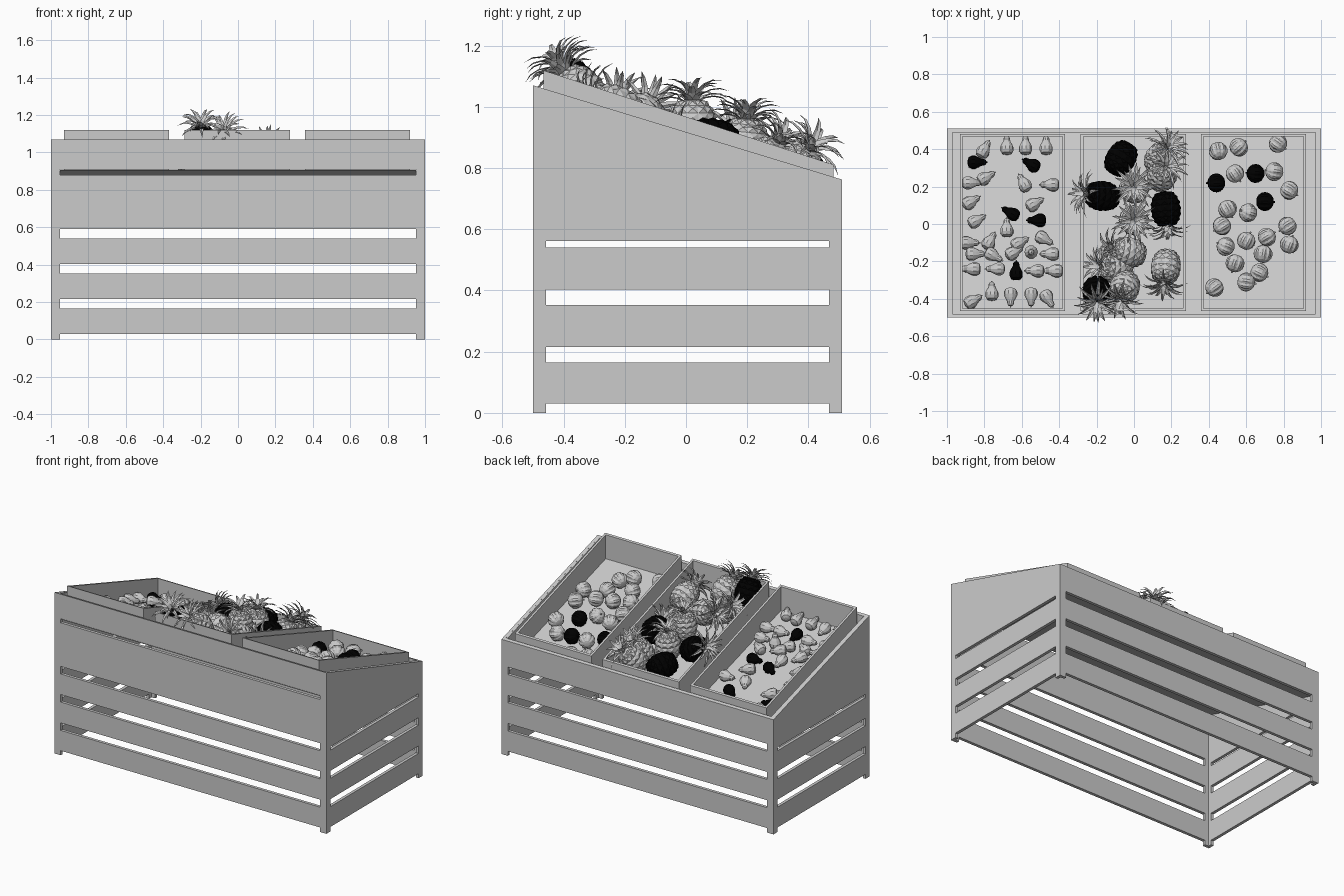
import bpy, bmesh, math, random
from mathutils import Vector, Quaternion

random.seed(4)
if "Cube" in bpy.data.objects:
    bpy.data.objects.remove(bpy.data.objects["Cube"])


def material(name, value):
    mat = bpy.data.materials.new(name)
    mat.use_nodes = True
    colour = (value, value, value, 1)
    mat.diffuse_color = colour
    mat.node_tree.nodes["Principled BSDF"].inputs["Base Color"].default_value = colour
    return mat


GREY = material("light_grey", 0.6)
BLACK = material("black", 0)
UP = Vector((0, 0, 1))


def rim(y):
    """Height of the sloping top edge of the stand."""
    return 1.07 - 0.305 * (y + 0.5)


def slope(offset):
    return lambda y: rim(y) + offset


def crate_top(y):
    return rim(y) + 0.05 - 0.02 * y


def block(bm, xs, ys, low, high):
    """Box whose bottom and top are flat heights or functions of y."""
    rings = []
    for level in (low, high):
        rings.append([bm.verts.new((x, y, level(y) if callable(level) else level))
                      for x, y in ((xs[0], ys[0]), (xs[1], ys[0]), (xs[1], ys[1]), (xs[0], ys[1]))])
    bottom, top = rings
    bm.faces.new(bottom[::-1])
    bm.faces.new(top)
    for i in range(4):
        j = (i + 1) % 4
        bm.faces.new((bottom[i], bottom[j], top[j], top[i]))


def to_mesh(bm, name, mat, recalc=True):
    if recalc:
        bmesh.ops.recalc_face_normals(bm, faces=bm.faces)
    mesh = bpy.data.meshes.new(name)
    bm.to_mesh(mesh)
    bm.free()
    mesh.materials.append(mat)
    return mesh


def place(name, mesh, location=(0, 0, 0), axis=UP, spin=0):
    """Put a mesh in the scene with its z axis along the given axis."""
    obj = bpy.data.objects.new(name, mesh)
    bpy.context.collection.objects.link(obj)
    obj.location = location
    obj.rotation_mode = 'QUATERNION'
    obj.rotation_quaternion = UP.rotation_difference(Vector(axis)) @ Quaternion(UP, spin)


def lathe(profile, sides):
    """Revolve (radius, height) points, closing both ends."""
    bm = bmesh.new()
    rings = [[bm.verts.new((r * math.cos(math.tau * i / sides), r * math.sin(math.tau * i / sides), z))
              for i in range(sides)] for r, z in profile]
    for a, b in zip(rings, rings[1:]):
        for i in range(sides):
            j = (i + 1) % sides
            bm.faces.new((a[i], a[j], b[j], b[i]))
    bm.faces.new(rings[0][::-1])
    bm.faces.new(rings[-1])
    return bm


# Slatted walls: stiles at the ends, slats between, sloping top edge
FRONT, BACK, THICK = -0.5, 0.51, 0.02
SLATS = [(0.03, 0.165), (0.215, 0.353), (0.403, 0.54)]
walls = {
    "front_wall": ((FRONT, FRONT + THICK), SLATS + [(0.59, 0.88), (0.908, rim)]),
    "back_wall": ((BACK - THICK, BACK), SLATS + [(0.59, rim)]),
}
for name, (ys, slats) in walls.items():
    bm = bmesh.new()
    for low, high in slats:
        block(bm, (-0.953, 0.953), ys, low, high)
    for xs in ((-1, -0.953), (0.953, 1)):
        block(bm, xs, ys, 0, rim)
    place(name, to_mesh(bm, name, GREY))

for name, xs in (("right_wall", (-1, THICK - 1)), ("left_wall", (1 - THICK, 1))):
    bm = bmesh.new()
    for low, high in SLATS + [(0.562, rim)]:
        block(bm, xs, (-0.457, 0.467), low, high)
    for ys in ((FRONT + THICK, -0.457), (0.467, BACK - THICK)):
        block(bm, xs, ys, 0, rim)
    # Lip thickening the inside of the top edge
    block(bm, [x * 0.99 for x in xs], (FRONT + THICK, BACK - THICK), slope(-0.163), slope(-0.0005))
    place(name, to_mesh(bm, name, GREY))

# Thin sloping shelf carrying the crates
bm = bmesh.new()
block(bm, (-1, 1), (FRONT, BACK), slope(-0.167), slope(-0.163))
place("shelf", to_mesh(bm, "shelf", GREY))

# Three open crates
Y0, Y1, T = -0.465, 0.482, 0.014
for name, x0 in (("pear_crate", -0.93), ("pineapple_crate", -0.285), ("melon_crate", 0.358)):
    x1 = x0 + 0.562
    bm = bmesh.new()
    block(bm, (x0 + T, x1 - T), (Y0 + T, Y1 - T), slope(-0.163), slope(-0.1))
    for xs in ((x0, x0 + T), (x1 - T, x1)):
        block(bm, xs, (Y0, Y1), slope(-0.163), crate_top)
    for ys in ((Y0, Y0 + T), (Y1 - T, Y1)):
        block(bm, (x0 + T, x1 - T), ys, slope(-0.163), crate_top)
    place(name, to_mesh(bm, name, GREY))

# Pears: lathed, lying on the crate floor
PEAR = [(0.01, -0.05), (0.027, -0.044), (0.036, -0.028), (0.036, -0.01), (0.028, 0.008),
        (0.019, 0.024), (0.017, 0.04), (0.012, 0.048), (0.004, 0.051), (0.003, 0.058)]
pear = {mat: to_mesh(lathe(PEAR, 10), "pear", mat) for mat in (GREY, BLACK)}
PEARS = [  # x, y, stalk direction as a twelfth of a turn from +x
    (-.8, .4, 2), (-.68, .42, 3), (-.58, .42, 3), (-.47, .42, 3), (-.87, .22, 0),
    (-.79, .25, 1), (-.59, .22, 4), (-.45, .21, 6), (-.87, .12, 1), (-.53, .11, 1),
    (-.84, .02, 1), (-.68, -.02, 3), (-.88, -.1, 0), (-.77, -.09, 2), (-.61, -.1, 1),
    (-.48, -.08, 11), (-.85, -.16, 0), (-.75, -.17, 11), (-.64, -.15, 1), (-.45, -.16, 6),
    (-.87, -.24, 6), (-.74, -.24, 6), (-.53, -.25, 6), (-.43, -.25, 6), (-.86, -.41, 1),
    (-.76, -.36, 3), (-.66, -.39, 9), (-.55, -.39, 9), (-.46, -.4, 10)]
DARK_PEARS = [(-.84, .33, 0), (-.55, .32, 5), (-.66, .06, 5), (-.52, .02, 6), (-.63, -.25, 3)]
for group, mat in ((PEARS, GREY), (DARK_PEARS, BLACK)):
    for x, y, step in group:
        turn = step * math.tau / 12
        axis = Vector((math.cos(turn), math.sin(turn), -0.3 * math.sin(turn)))
        place("pear", pear[mat], (x, y, rim(y) - 0.064), axis, random.random())
place("upright_pear", pear[GREY], (-.55, -.15, rim(-.15) - 0.05))

# Melons: balls with eight bulging ribs and a short stalk
ball = [(0.051 * math.sin(a), -0.048 * math.cos(a)) for a in (math.pi * k / 8 for k in range(1, 8))]
ball = [(0.006, -0.046)] + ball + [(0.006, 0.046), (0.004, 0.055)]


def melon_mesh(mat):
    bm = lathe(ball, 24)
    for i, v in enumerate(bm.verts):
        if i % 3 == 0:
            v.co.x *= 0.9
            v.co.y *= 0.9
    return to_mesh(bm, "melon", mat)


melon = {mat: melon_mesh(mat) for mat in (GREY, BLACK)}
MELONS = [(.45, .39), (.56, .41), (.77, .43), (.54, .27), (.75, .28), (.83, .18), (.5, .08),
          (.61, .06), (.47, -.01), (.82, -.01), (.49, -.12), (.6, -.09), (.71, -.07), (.83, -.11),
          (.69, -.16), (.54, -.21), (.67, -.26), (.6, -.31), (.43, -.34)]
DARK_MELONS = [(.44, .22), (.65, .27), (.7, .12)]
for group, mat in ((MELONS, GREY), (DARK_MELONS, BLACK)):
    for x, y in group:
        axis = Vector((random.uniform(-1, 1), random.uniform(-1, 1), random.uniform(0, 0.3)))
        place("melon", melon[mat], (x, y, rim(y) - 0.05), axis.normalized(), random.random())


# Pineapple body: barrel with raised pointed scales
def body_mesh(mat):
    profile = [(0.078 * math.sin(math.pi * k / 9) ** 0.7, -0.095 * math.cos(math.pi * k / 9))
               for k in range(1, 9)]
    bm = lathe(profile, 12)
    bmesh.ops.recalc_face_normals(bm, faces=bm.faces)
    bmesh.ops.poke(bm, faces=bm.faces[:], offset=0.008)
    return to_mesh(bm, "pineapple_body", mat)


# Pineapple crown: broad arching leaves, splayed outside and upright at the centre
def crown_mesh():
    bm = bmesh.new()
    count, steps = 20, 4
    for i in range(count):
        part = i / count
        angle, lean = i * 2.4, 1.1 - 0.7 * part
        out = Vector((math.cos(angle), math.sin(angle), 0))
        side = Vector((-out.y, out.x, 0))
        point = out * 0.02 * (1 - part) + Vector((0, 0, 0.08 + 0.015 * part))
        last = None
        for k in range(steps):
            width = 0.015 * (1 - k / steps) ** 0.6
            fold = Vector((0, 0, 0.004))
            row = [bm.verts.new(p) for p in (point - side * width + fold, point, point + side * width + fold)]
            if last:
                for a in (0, 1):
                    bm.faces.new((last[a], last[a + 1], row[a + 1], row[a]))
            last = row
            tilt = lean + 0.33 * k
            point = point + (out * math.sin(tilt) + UP * math.cos(tilt)) * 0.031
        tip = bm.verts.new(point)
        for a in (0, 1):
            bm.faces.new((last[a], last[a + 1], tip))
    return to_mesh(bm, "pineapple_crown", GREY, recalc=False)


body = {mat: body_mesh(mat) for mat in (GREY, BLACK)}
crown = crown_mesh()
PINEAPPLES = [  # x, y, height over rim, crown direction, colour
    (.14, .35, -.01, (.35, .5, .6), GREY), (.15, .26, -.03, (.2, .4, .7), GREY),
    (-.17, .15, .0, (-.8, .1, .4), BLACK), (0, .19, .01, (0, .1, 1), GREY),
    (0, .02, .02, (0, 0, 1), GREY), (.17, .08, -.01, (.1, -1, .1), BLACK),
    (-.03, -.15, .0, (-.9, .2, .3), GREY), (-.1, -.24, -.03, (-.7, .1, .5), GREY),
    (.17, -.23, .0, (-.1, -.8, .4), GREY), (-.05, -.34, .02, (-.2, -.5, .6), GREY),
    (-.2, -.365, .03, (0, -.4, .7), BLACK),
]
for x, y, lift, axis, mat in PINEAPPLES:
    spot, turn = (x, y, rim(y) + lift), random.uniform(0.1, 6)
    place("pineapple_body", body[mat], spot, axis, turn)
    place("pineapple_crown", crown, spot, axis, turn)
place("crownless_pineapple", body[BLACK], (-.07, .35, rim(.35)), (.5, .8, -.25), 1)
